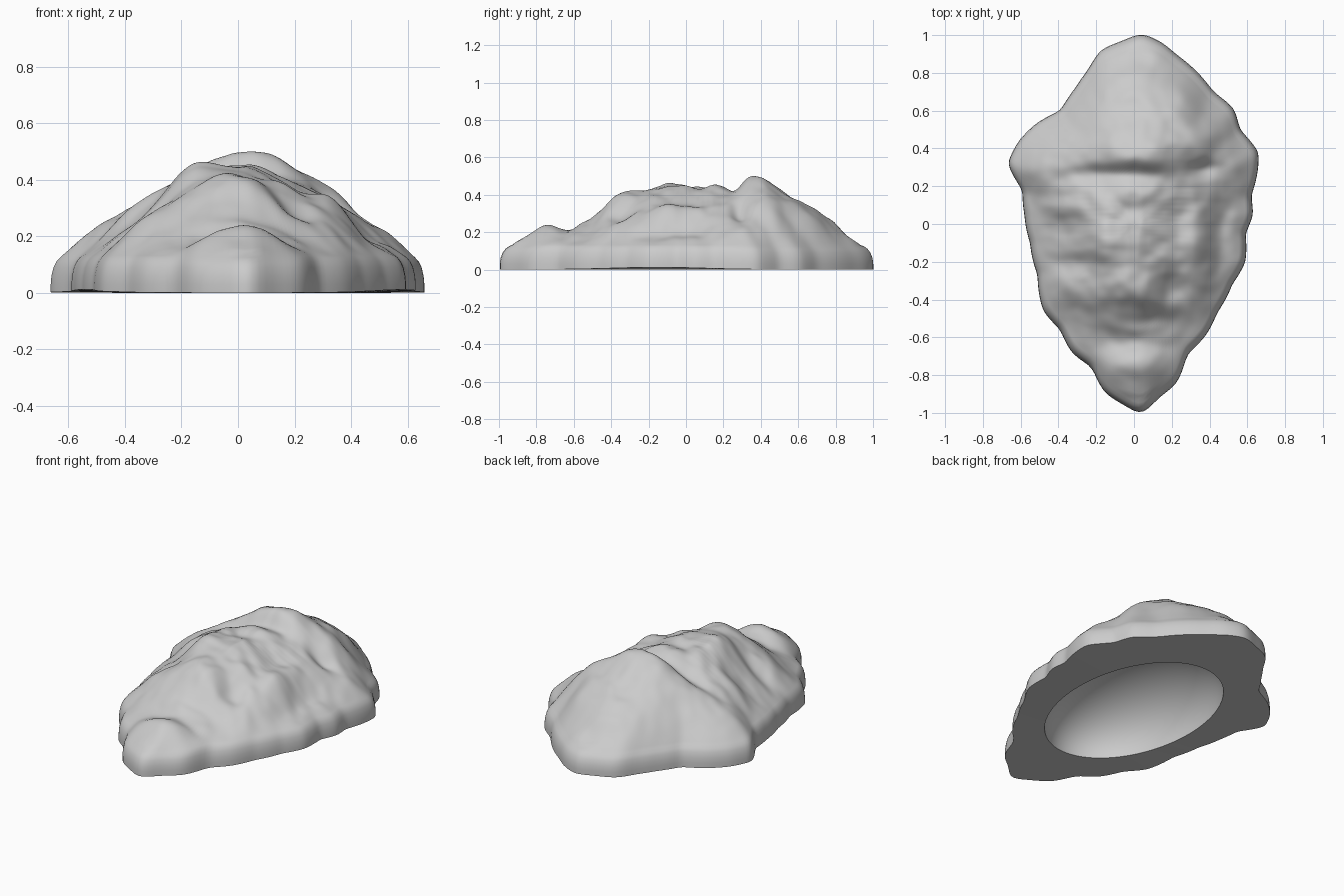
import bpy, bmesh, math
from mathutils import Vector, noise

cube = bpy.data.objects.get("Cube")
if cube:
    bpy.data.objects.remove(cube, do_unlink=True)

SEGMENTS = 240      # columns around the rock
RINGS = 64          # rings from the rim to the summit
SHOULDER = 0.95     # where the steep side wall turns into the slope
WALL_TOP = 0.125
CAVITY = (.4, .6, .33)

# Footprint, counterclockwise from the front tip
FOOTPRINT = [(.04, -1.01), (.13, -.92), (.23, -.84), (.28, -.69), (.38, -.59), (.44, -.47),
             (.52, -.32), (.59, -.2), (.59, -.05), (.63, .05), (.62, .15), (.655, .28),
             (.66, .38), (.56, .5), (.53, .61), (.42, .7), (.33, .81), (.22, .9),
             (.15, .96), (.04, 1.01), (-.06, .97), (-.18, .92), (-.24, .82), (-.31, .72),
             (-.39, .6), (-.52, .53), (-.61, .44), (-.67, .32), (-.59, .18), (-.58, .05),
             (-.55, -.1), (-.51, -.27), (-.48, -.46), (-.39, -.56), (-.33, -.68),
             (-.22, -.76), (-.16, -.89), (-.05, -.96)]

# Height of the crest from front to back
CREST = [(-1, .1), (-.9, .15), (-.82, .2), (-.74, .25), (-.61, .2), (-.48, .31), (-.36, .41),
         (-.2, .42), (-.03, .45), (.07, .42), (.14, .45), (.22, .43), (.37, .5),
         (.48, .45), (.58, .4), (.66, .35), (.76, .27), (.83, .2), (.9, .15), (1, .1)]

# Knobs and hollows: x, y, width, depth, height
BUMPS = [(-.17, -.06, .1, .16, .075), (-.36, .08, .1, .06, .04), (.33, -.08, .07, .16, .05),
         (.46, -.1, .06, .2, -.03), (.2, -.34, .09, .08, -.06), (.15, -.51, .16, .06, -.03),
         (-.05, .27, .18, .04, -.035), (.36, .29, .1, .05, -.05), (.33, .45, .12, .07, .04),
         (-.3, -.22, .14, .05, -.03), (-.28, -.4, .1, .07, .02), (-.25, .25, .12, .05, -.03),
         (.2, -.72, .07, .1, -.03), (-.13, -.7, .07, .1, -.02), (.12, .37, .1, .07, .02),
         (.26, .64, .09, .14, .04), (-.05, .6, .2, .12, -.03), (.02, .8, .1, .05, .03)]


def lookup(points, value):
    """Linear reading of a sorted list of pairs."""
    for (a, va), (b, vb) in zip(points, points[1:]):
        if value <= b:
            return va + (vb - va) * max(0, (value - a) / (b - a))
    return points[-1][1]


def crest_height(x, y):
    """Crest reading that softens away from the middle."""
    reach = .015 + .06 * abs(x)
    return sum(lookup(CREST, y + reach * k) for k in range(-2, 3)) / 5


def soften(values, passes):
    for _ in range(passes):
        values = [(values[i - 1] + 2 * values[i] + values[(i + 1) % SEGMENTS]) / 4
                  for i in range(SEGMENTS)]
    return values


def footprint_radii():
    """Evenly spaced radii of the footprint."""
    polar = sorted((math.atan2(y, x), math.hypot(x, y)) for x, y in FOOTPRINT)
    turn = math.tau
    polar = [(polar[-1][0] - turn, polar[-1][1])] + polar + [(polar[0][0] + turn, polar[0][1])]
    return [lookup(polar, -math.pi + turn * i / SEGMENTS) for i in range(SEGMENTS)]


def slope_height(x, y, q):
    """Height of the rock, with q running from the summit to the shoulder."""
    along = min(math.hypot(y, .06) / .93, .97)
    across = min(max((q - along) / (1 - along), 0), 1)
    z = WALL_TOP + (crest_height(x, y) - WALL_TOP) * (1 - across ** 1.2)
    detail = .014 * noise.noise(Vector((x * 6, y * 8, 0)))
    detail += .008 * noise.noise(Vector((x * 13, y * 15, 3)))
    for bx, by, width, depth, height in BUMPS:
        detail += height * math.exp(-((x - bx) / width) ** 2 - ((y - by) / depth) ** 2)
    return z + detail * (1 - q ** 8)


bm = bmesh.new()
radii = soften(footprint_radii(), 2)
smooth_radii = soften(radii, 40)
directions = [Vector((math.cos(a), math.sin(a), 0)) for a in
              (-math.pi + math.tau * i / SEGMENTS for i in range(SEGMENTS))]


def add_ring(place):
    return [bm.verts.new(place(i)) for i in range(SEGMENTS)]


def bridge(lower, upper):
    for i in range(SEGMENTS):
        j = (i + 1) % SEGMENTS
        bm.faces.new((lower[i], lower[j], upper[j], upper[i]))


def cap(ring, point):
    tip = bm.verts.new(point)
    for i in range(SEGMENTS):
        bm.faces.new((ring[i], ring[(i + 1) % SEGMENTS], tip))


def rim_point(i, scale, z):
    p = directions[i] * radii[i] * scale
    p.z = z
    return p


def base_point(i):
    """Lower edge, lifted slightly along the middle of both sides."""
    p = directions[i] * radii[i]
    p.z = .012 * math.exp(-((p.y + .15) / .35) ** 2)
    return p


def slope_point(i, q):
    """The ripples of the footprint fade out towards the summit."""
    radius = smooth_radii[i] + (radii[i] - smooth_radii[i]) * q ** 4
    p = directions[i] * radius * q * SHOULDER
    p.z = slope_height(p.x, p.y, q)
    return p


def cavity_point(i, angle):
    d = directions[i]
    c = math.cos(angle)
    return Vector((d.x * CAVITY[0] * c, d.y * CAVITY[1] * c, CAVITY[2] * math.sin(angle)))


# Steep side wall with a rounded shoulder
base = add_ring(base_point)
ring = base
for scale, z in ((1, .03), (.996, .06), (.985, .09), (.97, .11), (SHOULDER, WALL_TOP)):
    above = add_ring(lambda i: rim_point(i, scale, z))
    bridge(ring, above)
    ring = above

# Craggy upper slope
for k in range(RINGS - 1, 0, -1):
    above = add_ring(lambda i: slope_point(i, k / RINGS))
    bridge(ring, above)
    ring = above
cap(ring, (0, 0, slope_height(0, 0, 0)))

# Flat underside around a smooth oval cavity
lip = add_ring(lambda i: cavity_point(i, 0))
bridge(lip, base)
ring = lip
for k in range(1, 20):
    above = add_ring(lambda i: cavity_point(i, math.pi / 2 * k / 20))
    bridge(ring, above)
    ring = above
cap(ring, (0, 0, CAVITY[2]))

bmesh.ops.recalc_face_normals(bm, faces=bm.faces)
mesh = bpy.data.meshes.new("rock_shell")
bm.to_mesh(mesh)
bm.free()
rock = bpy.data.objects.new("rock_shell", mesh)
bpy.context.collection.objects.link(rock)

# Stone colour
stone = bpy.data.materials.new("grey_stone")
stone.use_nodes = True
colour = (.6, .6, .6, 1)
stone.diffuse_color = colour
shader = stone.node_tree.nodes["Principled BSDF"]
shader.inputs["Base Color"].default_value = colour
shader.inputs["Roughness"].default_value = .8
mesh.materials.append(stone)

bpy.context.view_layer.objects.active = rock
rock.select_set(True)
bpy.ops.object.shade_smooth_by_angle(angle=math.radians(50))
